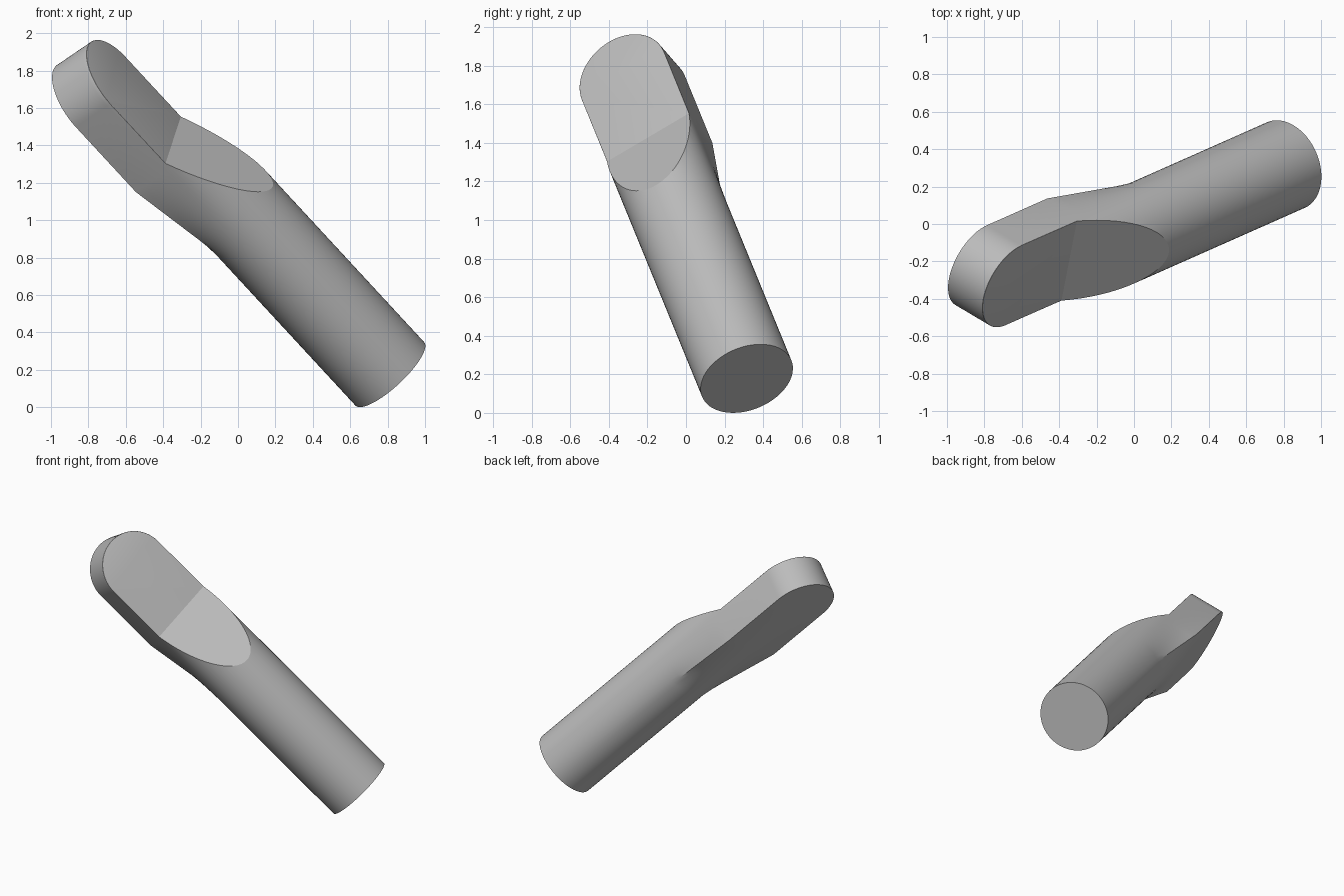
import bpy, bmesh, math
from mathutils import Matrix, Vector

if "Cube" in bpy.data.objects:
    bpy.data.objects.remove(bpy.data.objects["Cube"], do_unlink=True)

RADIUS = 0.25
BLEND_START, BLEND_END = 1.15, 1.74   # round shaft turns into a square back
CREASE, RAMP_START = 1.78, 1.25       # sloped face between shaft and tongue
TIP_CENTRE = 2.235
SIDES = 64

# Local frame: x across, y out of the flat face, z along the shaft
axis = Vector((-0.65, -0.288, 0.703)).normalized()
out = Vector((0.735, -0.444, 0.513))
out = (out - axis * out.dot(axis)).normalized()
across = out.cross(axis)
frame = Matrix((across, out, axis)).transposed().to_4x4()
frame.translation = (0.812, 0.315, 0.178)


def section(square, width, t):
    """Circle whose back half blends to a square by the given factor."""
    points = []
    for i in range(SIDES):
        a = 2 * math.pi * i / SIDES
        c, s = math.cos(a), math.sin(a)
        k = 1.0
        if s < 1e-6:
            k += square * (1 / max(abs(c), abs(s)) - 1)
        points.append((c * k * RADIUS * width, s * k * RADIUS, t))
    return points


def make_object(name, bm):
    bmesh.ops.recalc_face_normals(bm, faces=bm.faces[:])
    mesh = bpy.data.meshes.new(name)
    bm.to_mesh(mesh)
    bm.free()
    obj = bpy.data.objects.new(name, mesh)
    bpy.context.collection.objects.link(obj)
    return obj


# Shaft, blend and rounded tongue as one loft
rings = [section(0, 1, 0)]
for i in range(9):
    f = i / 8
    rings.append(section(f, 1, BLEND_START + f * (BLEND_END - BLEND_START)))
for i in range(25):
    a = math.pi / 2 * i / 24
    rings.append(section(1, math.cos(a), TIP_CENTRE + RADIUS * math.sin(a)))

bm = bmesh.new()
loops = [[bm.verts.new(p) for p in ring] for ring in rings]
for lower, upper in zip(loops, loops[1:]):
    for i in range(SIDES):
        j = (i + 1) % SIDES
        bm.faces.new((lower[i], lower[j], upper[j], upper[i]))
bm.faces.new(loops[0])
bmesh.ops.remove_doubles(bm, verts=bm.verts[:], dist=1e-5)
body = make_object("shaft_with_tongue", bm)

# Cutter for the ramp and the flat face of the tongue
FLAT = -0.002
slope = (CREASE - RAMP_START) / RADIUS
profile = [(FLAT, CREASE), (0.5, CREASE - 0.5 * slope), (0.5, 3), (FLAT, 3)]
bm = bmesh.new()
face = bm.faces.new([bm.verts.new((-0.5, y, z)) for y, z in profile])
side = bmesh.ops.extrude_face_region(bm, geom=[face])
verts = [g for g in side["geom"] if isinstance(g, bmesh.types.BMVert)]
bmesh.ops.translate(bm, verts=verts, vec=(1, 0, 0))
cutter = make_object("flat_cutter", bm)
cutter.hide_render = True

bpy.ops.object.select_all(action="DESELECT")
body.select_set(True)
bpy.context.view_layer.objects.active = body
cut = body.modifiers.new("flat", "BOOLEAN")
cut.operation = "DIFFERENCE"
cut.solver = "EXACT"
cut.object = cutter
bpy.ops.object.modifier_apply(modifier=cut.name)
bpy.data.objects.remove(cutter, do_unlink=True)

# Soft rim around the tongue face
bm = bmesh.new()
bm.from_mesh(body.data)
bmesh.ops.remove_doubles(bm, verts=bm.verts[:], dist=1e-5)
rim = [e for e in bm.edges
       if all(abs(v.co.y - FLAT) < 1e-4 and v.co.z > CREASE - 0.01 for v in e.verts)
       and len(e.link_faces) == 2 and e.calc_face_angle(0) > 1.0]
bmesh.ops.bevel(bm, geom=rim, offset=0.018, segments=3, profile=0.5,
                affect="EDGES", clamp_overlap=True)
bm.to_mesh(body.data)
bm.free()
body.data.transform(frame)

# Plain grey finish
grey = bpy.data.materials.new("plain grey")
grey.use_nodes = True
colour = (0.5, 0.5, 0.5, 1)
grey.diffuse_color = colour
grey.node_tree.nodes["Principled BSDF"].inputs["Base Color"].default_value = colour
body.data.materials.clear()
body.data.materials.append(grey)
for p in body.data.polygons:
    p.material_index = 0
bpy.ops.object.shade_smooth_by_angle(angle=math.radians(22))
